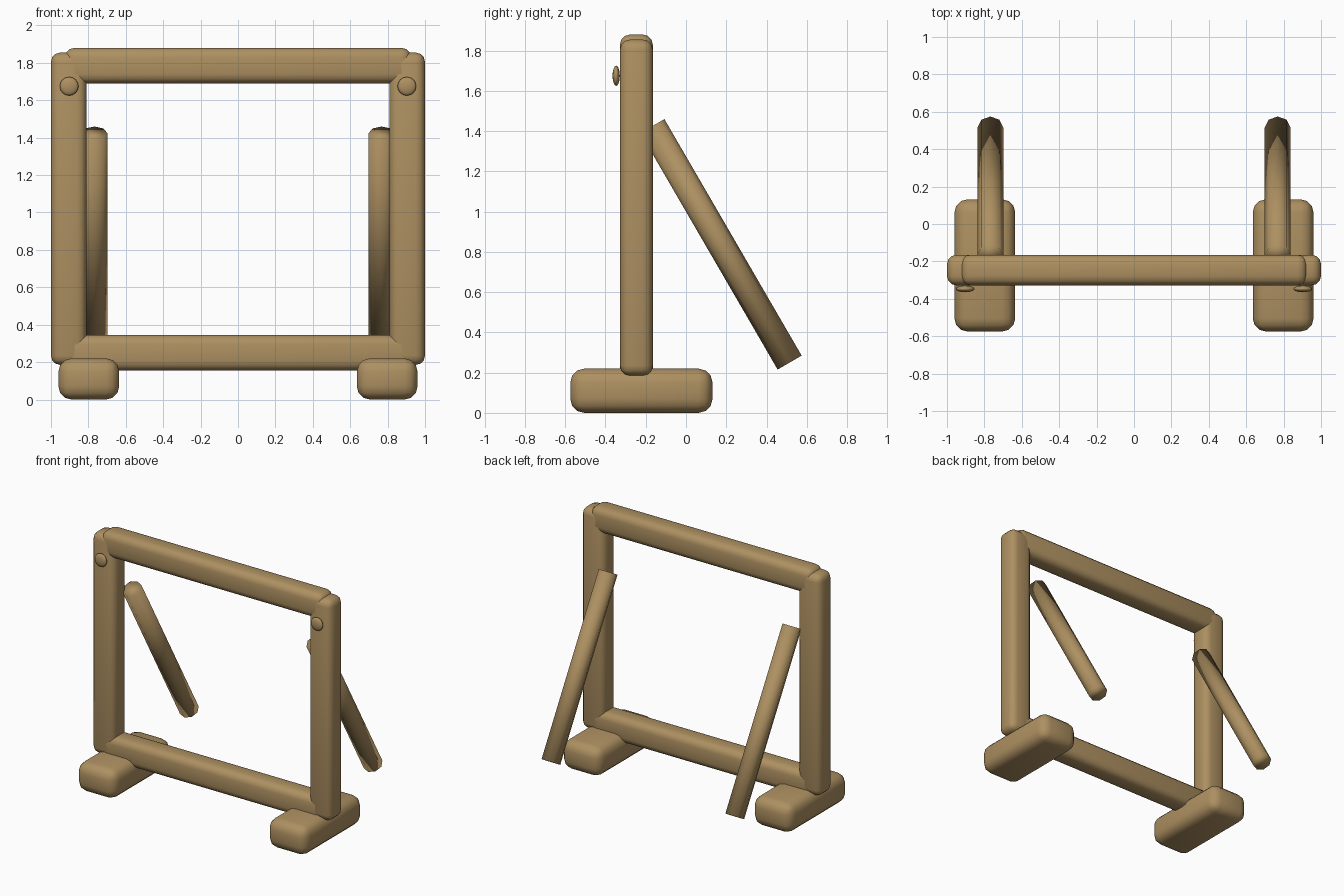
import bpy, bmesh, math
from mathutils import Matrix, Vector

if "Cube" in bpy.data.objects:
    bpy.data.objects.remove(bpy.data.objects["Cube"])

wood = bpy.data.materials.new("tan wood")
wood.diffuse_color = (0.42, 0.28, 0.12, 1)
wood.use_nodes = True
wood.node_tree.nodes["Principled BSDF"].inputs["Base Color"].default_value = wood.diffuse_color


def finish(name, bm):
    """Turn a bmesh into a smooth-shaded wooden object."""
    for f in bm.faces:
        f.smooth = True
    me = bpy.data.meshes.new(name)
    bm.to_mesh(me)
    bm.free()
    me.materials.append(wood)
    ob = bpy.data.objects.new(name, me)
    bpy.context.collection.objects.link(ob)
    return ob


def rounded_box(name, lo, hi, bevel):
    """Soft-edged beam between two corners."""
    lo, hi = Vector(lo), Vector(hi)
    bm = bmesh.new()
    bmesh.ops.create_cube(bm, size=1)
    bmesh.ops.scale(bm, vec=hi - lo, verts=bm.verts)
    bmesh.ops.translate(bm, vec=(lo + hi) / 2, verts=bm.verts)
    bmesh.ops.bevel(bm, geom=bm.edges[:], offset=bevel, segments=3,
                    profile=0.5, affect='EDGES', clamp_overlap=True)
    return finish(name, bm)


def brace(name, x, top, bottom, radius):
    """Eight-sided pole running from top to bottom in the y-z plane."""
    a, b = Vector((x, *top)), Vector((x, *bottom))
    d = a - b
    tilt = math.atan2(-d.y, d.z)
    bm = bmesh.new()
    bmesh.ops.create_cone(bm, cap_ends=True, segments=8, radius1=radius,
                          radius2=radius, depth=d.length,
                          matrix=Matrix.Translation((a + b) / 2) @ Matrix.Rotation(tilt, 4, 'X'))
    return finish(name, bm)


def peg(name, x):
    """Flattened button on the front of a post."""
    bm = bmesh.new()
    m = (Matrix.Translation((x, -0.347, 1.675))
         @ Matrix.Diagonal((0.05, 0.018, 0.05, 1)) @ Matrix.Rotation(math.pi / 2, 4, 'X'))
    bmesh.ops.create_uvsphere(bm, u_segments=16, v_segments=10, radius=1, matrix=m)
    return finish(name, bm)


# horizontal rails
rounded_box("top_rail", (-0.925, -0.328, 1.69), (0.925, -0.165, 1.88), 0.05)
rounded_box("bottom_rail", (-0.925, -0.328, 0.155), (0.925, -0.165, 0.345), 0.05)

# mirrored parts: post, foot, brace, peg
for side, s in (("left", -1), ("right", 1)):
    x0, x1 = sorted((s * 0.81, s * 1.0))
    rounded_box(side + "_post", (x0, -0.328, 0.185), (x1, -0.165, 1.855), 0.05)
    x0, x1 = sorted((s * 0.635, s * 0.96))
    rounded_box(side + "_foot", (x0, -0.575, 0.0), (x1, 0.132, 0.22), 0.07)
    brace(side + "_brace", s * 0.768, (-0.167, 1.425), (0.515, 0.25), 0.069)
    peg(side + "_peg", s * 0.903)
